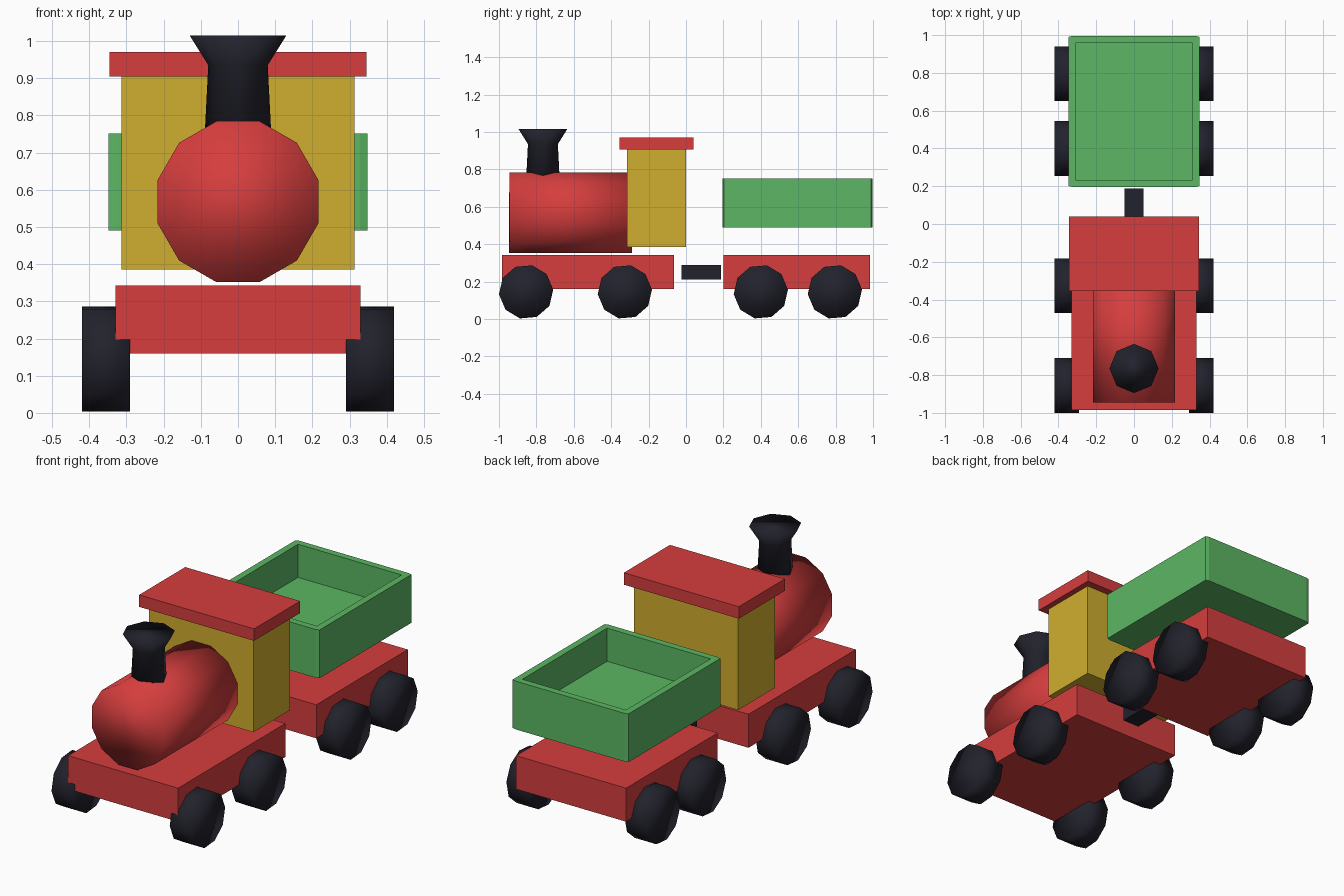
import bpy
import bmesh
from math import radians, pi, cos, sin
from mathutils import Matrix, Vector

default = bpy.data.objects.get("Cube")
if default:
    bpy.data.objects.remove(default, do_unlink=True)


def material(name, rgb):
    mat = bpy.data.materials.new(name)
    mat.use_nodes = True
    color = (*rgb, 1)
    mat.diffuse_color = color
    mat.node_tree.nodes["Principled BSDF"].inputs["Base Color"].default_value = color
    return mat


RED = material("red paint", (0.67, 0.047, 0.047))
YELLOW = material("yellow paint", (0.63, 0.42, 0.028))
GREEN = material("green paint", (0.106, 0.47, 0.126))
BLACK = material("black rubber", (0.016, 0.016, 0.026))


def finish(name, bm, mat, smooth=False):
    bmesh.ops.recalc_face_normals(bm, faces=bm.faces)
    for face in bm.faces:
        face.smooth = smooth
    mesh = bpy.data.meshes.new(name)
    bm.to_mesh(mesh)
    bm.free()
    mesh.materials.append(mat)
    obj = bpy.data.objects.new(name, mesh)
    bpy.context.collection.objects.link(obj)
    return obj


def box(name, half_x, y0, y1, z0, z1, mat):
    """Block centred on x = 0."""
    bm = bmesh.new()
    bmesh.ops.create_cube(bm, size=1)
    bmesh.ops.scale(bm, verts=bm.verts, vec=(2 * half_x, y1 - y0, z1 - z0))
    bmesh.ops.translate(bm, verts=bm.verts, vec=(0, (y0 + y1) / 2, (z0 + z1) / 2))
    return finish(name, bm, mat)


def drum(name, sides, radius, depth, center, rotation, mat):
    """Closed cylinder, smooth shaded over its rims."""
    bm = bmesh.new()
    bmesh.ops.create_cone(bm, cap_ends=True, segments=sides, radius1=radius,
                          radius2=radius, depth=depth,
                          matrix=Matrix.Translation(center) @ rotation)
    return finish(name, bm, mat, smooth=True)


# Engine and wagon bodies
box("engine_chassis", 0.33, -0.985, -0.065, 0.16, 0.342, RED)
box("wagon_chassis", 0.33, 0.2, 0.985, 0.16, 0.342, RED)
box("coupling_bar", 0.05, -0.025, 0.187, 0.212, 0.29, BLACK)
box("cab", 0.313, -0.315, 0.0, 0.385, 0.905, YELLOW)
box("cab_roof", 0.345, -0.355, 0.04, 0.905, 0.97, RED)

# Boiler with flat sides at top and bottom
drum("boiler", 12, 0.224, 0.655, (0, -0.6175, 0.568),
     Matrix.Rotation(radians(90), 4, "X") @ Matrix.Rotation(radians(15), 4, "Z"), RED)

# Wheels: one vertex leans slightly forward of the top
for side, x in (("left", 0.355), ("right", -0.355)):
    for place, y in (("engine_front", -0.855), ("engine_rear", -0.327),
                     ("wagon_front", 0.4), ("wagon_rear", 0.796)):
        drum(f"{place}_{side}_wheel", 10, 0.1455, 0.13, (x, y, 0.145),
             Matrix.Rotation(radians(5), 4, "X") @ Matrix.Rotation(radians(90), 4, "Y"),
             BLACK)

# Flared chimney, turned from a profile
bm = bmesh.new()
rings = []
for radius, z in ((0.091, 0.72), (0.08, 0.935), (0.13, 1.015)):
    rings.append([bm.verts.new((radius * cos(i * pi / 4),
                                -0.765 + radius * sin(i * pi / 4), z))
                  for i in range(8)])
for low, high in zip(rings, rings[1:]):
    for i in range(8):
        j = (i + 1) % 8
        bm.faces.new((low[i], low[j], high[j], high[i]))
bm.faces.new(rings[0])
bm.faces.new(rings[-1])
finish("chimney", bm, BLACK, smooth=True)

# Open wagon tub: a prism with clipped corners, hollowed from the top
bm = bmesh.new()
corners = []
for sx, sy in ((1, 1), (-1, 1), (-1, -1), (1, -1)):
    pair = [(sx * 0.348, sy * 0.394), (sx * 0.328, sy * 0.4)]
    corners += pair if sx == sy else pair[::-1]
base = bm.faces.new([bm.verts.new((x, y + 0.596, 0.49)) for x, y in corners])
grown = bmesh.ops.extrude_face_region(bm, geom=[base], use_keep_orig=True)["geom"]
bmesh.ops.translate(bm, verts=[g for g in grown if isinstance(g, bmesh.types.BMVert)],
                    vec=(0, 0, 0.262))
bmesh.ops.recalc_face_normals(bm, faces=bm.faces)
top = max(bm.faces, key=lambda f: f.calc_center_median().z)
bmesh.ops.inset_region(bm, faces=[top], thickness=0.037, use_even_offset=True)
pit = bmesh.ops.extrude_discrete_faces(bm, faces=[top])["faces"][0]
bmesh.ops.translate(bm, verts=pit.verts, vec=Vector((0, 0, -0.18)))
finish("wagon_tub", bm, GREEN)
